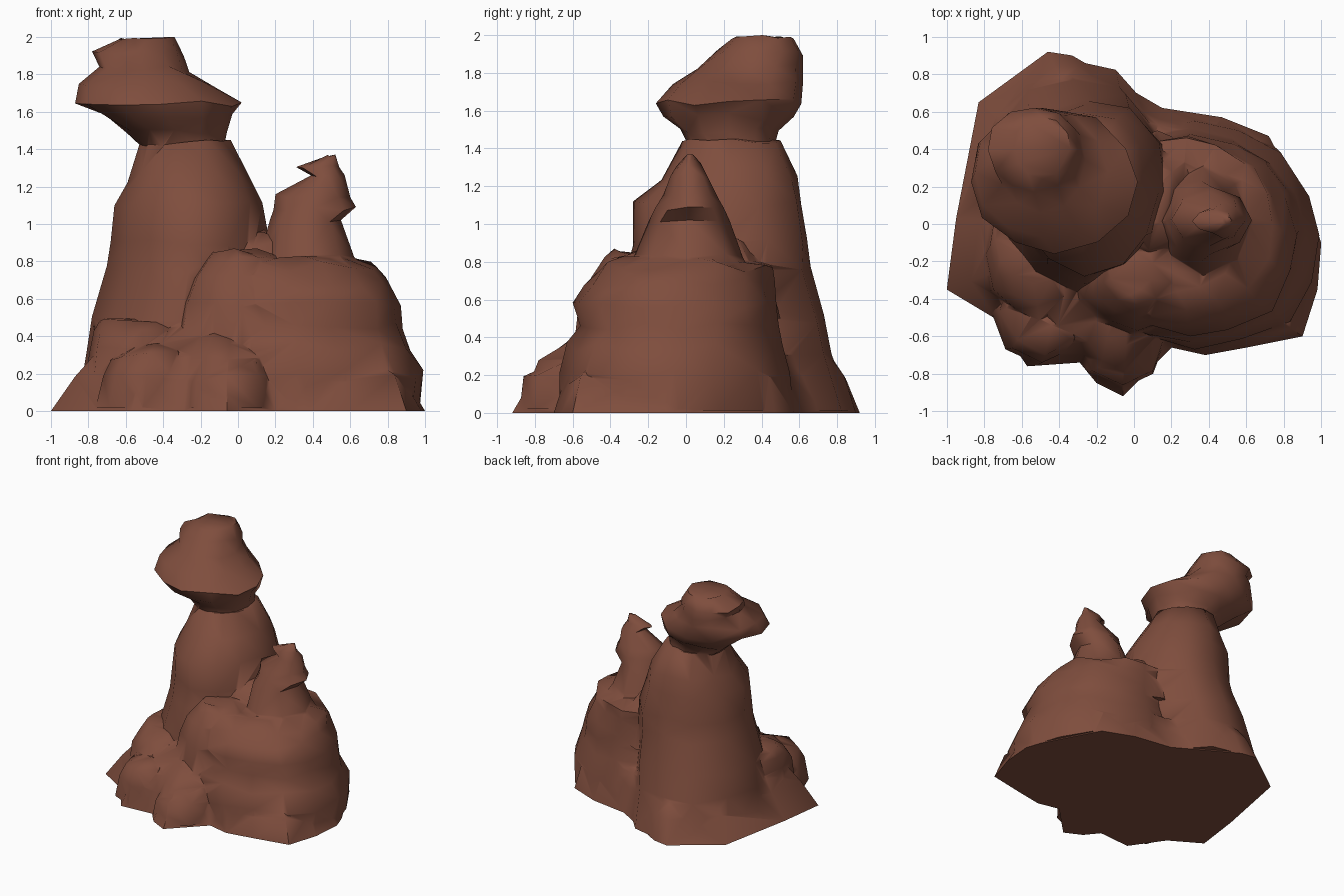
import bpy, bmesh, math, random

if "Cube" in bpy.data.objects:
    bpy.data.objects.remove(bpy.data.objects["Cube"])

random.seed(5)
rock = bpy.data.materials.new("brown_rock")
rock.diffuse_color = (0.212, 0.075, 0.047, 1)
rock.use_nodes = True
rock.node_tree.nodes["Principled BSDF"].inputs["Base Color"].default_value = rock.diffuse_color


def loft(name, rings):
    """Closed solid through rings of points, bottom to top."""
    bm = bmesh.new()
    loops = [[bm.verts.new(p) for p in ring] for ring in rings]
    n = len(loops[0])
    for a, b in zip(loops, loops[1:]):
        for i in range(n):
            j = (i + 1) % n
            bm.faces.new((a[i], a[j], b[j], b[i]))
    bm.faces.new(loops[0][::-1])
    bm.faces.new(loops[-1])
    bmesh.ops.triangulate(bm, faces=bm.faces[:])
    bmesh.ops.recalc_face_normals(bm, faces=bm.faces[:])
    me = bpy.data.meshes.new(name)
    bm.to_mesh(me)
    bm.free()
    me.materials.append(rock)
    ob = bpy.data.objects.new(name, me)
    bpy.context.collection.objects.link(ob)
    return ob


def stack(name, rows, n=12, corners=(2.5, 2.5, 2.5, 2.5), rough=0.12, lift=0.03):
    """Craggy column; each row is (z, x min, x max, y min, y max).
    corners: fullness of the back right, back left, front left, front right."""
    rings = []
    flute = [random.random() for _ in range(n)]
    for k, (z, x0, x1, y0, y1) in enumerate(rows):
        ring = []
        for i in range(n):
            a = math.tau * i / n
            c, s = math.cos(a), math.sin(a)
            axis = i % (n // 4) == 0
            p = corners[4 * i // n]
            r = (abs(c) ** p + abs(s) ** p) ** (-1 / p)
            # upright flutes plus loose roughness; the four extremes stay put
            r *= 1 - (0 if axis else rough * (.4 * flute[i] + .6 * random.random()))
            side = 0 if axis else random.uniform(-.04, .04)
            dz = 0 if k == 0 else random.uniform(-lift, lift)
            if k == len(rows) - 1:
                dz = -abs(dz) if i else 0
            ring.append(((x0 + x1) / 2 + (x1 - x0) / 2 * (r * c - side * s),
                         (y0 + y1) / 2 + (y1 - y0) / 2 * (r * s + side * c), z + dz))
        rings.append(ring)
    return loft(name, rings)


# Spreading foot with the irregular ground outline
outline = [(-1, -.35), (-.75, -.5), (-.57, -.76), (-.29, -.74), (-.2, -.85),
           (-.06, -.92), (.2, -.66), (.38, -.7), (.6, -.66), (.9, -.6),
           (.98, -.35), (1, -.1), (.96, .02), (.72, .47), (.47, .57),
           (.15, .62), (-.33, .9), (-.46, .92), (-.83, .65), (-.95, .03)]
foot_rings = []
for z, s in ((0, 1), (.17, .94), (.29, .86), (.37, .72), (.46, .45)):
    ring = []
    for x, y in outline:
        # the left flank draws in faster than the rest
        q = s * (0.95 if x < -.7 and 0 < z < .3 else 1)
        q *= 1 - (random.random() * .04 if z else 0)
        ring.append((x * q, y * q, z + (random.uniform(-.03, .03) if z else 0)))
    foot_rings.append(ring)
foot = loft("rock_foot", foot_rings)

# Tall spire, with a sharp back right corner
spire = stack("tall_spire", [
    (.01, -.86, .15, -.4, .88), (.3, -.81, .16, -.38, .77),
    (.5, -.78, .17, -.36, .73), (.75, -.70, .17, -.32, .66),
    (.9, -.68, .17, -.28, .64), (1.1, -.66, .13, -.28, .61),
    (1.25, -.59, .05, -.13, .59), (1.45, -.52, -.04, -.02, .5)],
    12, (3.6, 2.5, 1.9, 2.3), .1)

# Overhanging head
head = stack("spire_head", [
    (1.38, -.48, -.08, .03, .46), (1.5, -.62, -.06, -.03, .49),
    (1.57, -.72, -.03, -.12, .57), (1.65, -.87, .02, -.16, .61),
    (1.76, -.85, -.14, -.07, .62), (1.83, -.74, -.26, .06, .62),
    (1.91, -.78, -.29, .17, .62), (2.0, -.64, -.34, .24, .57)],
    12, (2.5, 2.7, 2.3, 2.5), .1, .022)

# Broad shoulder on the right
mound = stack("right_mound", [
    (.012, -.35, .97, -.67, .57), (.2, -.34, .99, -.67, .55),
    (.35, -.32, .92, -.63, .51), (.45, -.28, .88, -.56, .49),
    (.58, -.27, .87, -.6, .48), (.7, -.22, .79, -.54, .47),
    (.77, -.18, .74, -.46, .46), (.83, -.1, .56, -.36, .34)],
    16, (2.25, 2.6, 2.6, 3), .09)

# Small hooked spire
small = stack("small_spire", [
    (.7, .06, .74, -.34, .36), (.83, .12, .62, -.27, .3), (1.02, .17, .55, -.2, .23),
    (1.08, .19, .63, -.16, .2), (1.15, .2, .6, -.12, .17),
    (1.25, .39, .57, -.08, .12), (1.31, .31, .54, -.05, .08),
    (1.37, .47, .52, 0, .04)], 8, (2, 2, 2, 2), .08, .012)

# Ledges that step down the front face
ledges = [
    stack("middle_ledge", [(.3, -.36, .34, -.6, .1), (.58, -.3, .34, -.57, .1),
                           (.72, -.25, .3, -.5, .05), (.81, -.19, .22, -.43, .02),
                           (.87, -.14, .1, -.38, -.04)]),
    stack("left_ledge", [(.1, -.83, -.2, -.56, .2), (.33, -.79, -.22, -.52, .2),
                         (.42, -.77, -.26, -.44, .2), (.5, -.74, -.34, -.32, .15)],
          12, (2.5, 2.5, 2.2, 2.5)),
    stack("front_boulder", [(.02, -.32, .18, -.88, -.3), (.18, -.29, .17, -.86, -.3),
                            (.27, -.26, .16, -.7, -.3), (.37, -.2, .1, -.56, -.3)], 8),
    stack("left_boulder", [(.02, -.76, -.26, -.75, -.2), (.2, -.72, -.26, -.74, -.2),
                           (.3, -.68, -.27, -.7, -.2), (.37, -.6, -.28, -.54, -.2)], 8),
    stack("saddle", [(.5, -.2, .45, -.22, .5), (.8, -.15, .34, -.2, .42),
                     (.9, -.1, .26, -.14, .34), (.97, -.1, .18, -.04, .26)], 8)]

# Fuse everything into one rock surface
parts = [spire, head, mound, small] + ledges
for p in parts:
    m = foot.modifiers.new(p.name, 'BOOLEAN')
    m.operation = 'UNION'
    m.solver = 'EXACT'
    m.object = p
dg = bpy.context.evaluated_depsgraph_get()
fused = bpy.data.meshes.new_from_object(foot.evaluated_get(dg))
foot.modifiers.clear()
foot.data = fused
foot.name = "rock_formation"
for p in parts:
    bpy.data.objects.remove(p)
fused.materials.clear()
fused.materials.append(rock)
for f in fused.polygons:
    f.material_index = 0

bpy.context.view_layer.objects.active = foot
foot.select_set(True)
bpy.ops.object.shade_smooth_by_angle(angle=math.radians(60))
